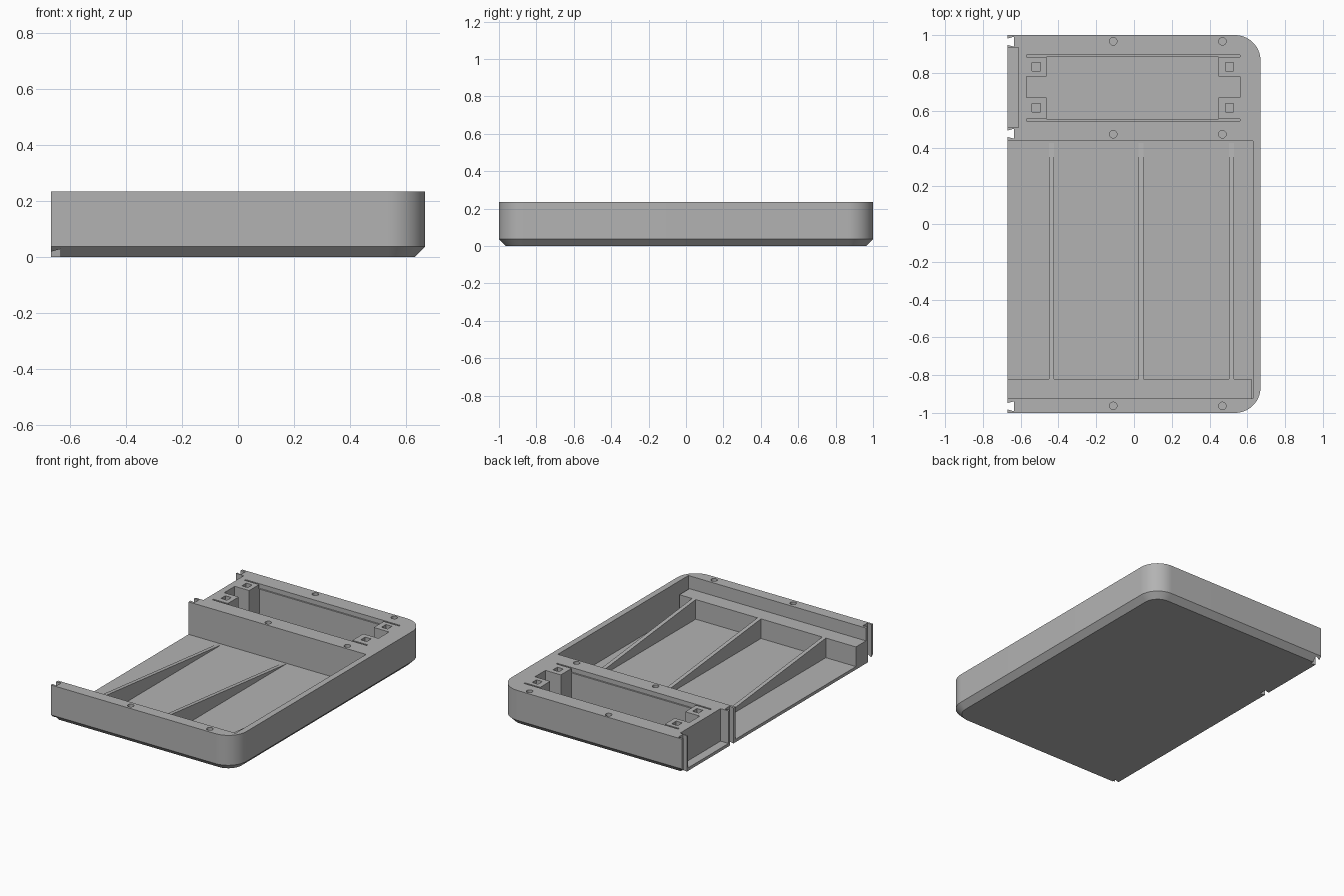
import bpy, bmesh, math

if "Cube" in bpy.data.objects:
    bpy.data.objects.remove(bpy.data.objects["Cube"])

TOP, FLOOR, LEFT = 0.235, 0.02, -0.67

grey = bpy.data.materials.new("plain grey")
grey.diffuse_color = (0.45, 0.45, 0.45, 1)
grey.use_nodes = True
grey.node_tree.nodes["Principled BSDF"].inputs["Base Color"].default_value = grey.diffuse_color


def finish(name, bm):
    bmesh.ops.recalc_face_normals(bm, faces=bm.faces)
    me = bpy.data.meshes.new(name)
    bm.to_mesh(me)
    bm.free()
    ob = bpy.data.objects.new(name, me)
    me.materials.append(grey)
    bpy.context.collection.objects.link(ob)
    return ob


def loft(name, rings):
    """Closed solid through rings of equal point count."""
    bm = bmesh.new()
    rows = [[bm.verts.new(p) for p in ring] for ring in rings]
    n = len(rows[0])
    bm.faces.new(rows[0])
    bm.faces.new(rows[-1])
    for a, b in zip(rows, rows[1:]):
        for i in range(n):
            j = (i + 1) % n
            bm.faces.new((a[i], a[j], b[j], b[i]))
    return finish(name, bm)


def prism(name, pts, z0, z1):
    return loft(name, [[(x, y, z) for x, y in pts] for z in (z0, z1)])


def box(name, x0, x1, y0, y1, z0, z1):
    return prism(name, [(x0, y0), (x1, y0), (x1, y1), (x0, y1)], z0, z1)


def cut(target, cutter):
    cutter.hide_render = True
    mod = target.modifiers.new("cut", 'BOOLEAN')
    mod.operation, mod.solver, mod.object = 'DIFFERENCE', 'EXACT', cutter
    bpy.context.view_layer.objects.active = target
    bpy.ops.object.modifier_apply(modifier=mod.name)
    bpy.data.objects.remove(cutter)


def outline(inset, z, r=0.135, steps=14):
    """Square on the left, rounded corners on the right."""
    pts = [(LEFT, -1 + inset, z)]
    for sy, start in ((-1, -90), (1, 0)):
        for i in range(steps + 1):
            a = math.radians(start + 90 * i / steps)
            pts.append((0.67 - r + (r - inset) * math.cos(a),
                        sy * (1 - r) + (r - inset) * math.sin(a), z))
    return pts + [(LEFT, 1 - inset, z)]


# Shell with chamfered underside
tray = loft("tray_body", [outline(0.037, 0), outline(0, 0.037), outline(0, TOP)])

# Main tray, open on the left
cut(tray, box("tray_cutter", -0.8, 0.63, -0.925, 0.44, FLOOR, 0.4))

# Rear compartment: cross-shaped pocket leaves four corner posts
cut(tray, box("pocket_cutter", -0.464, 0.448, 0.557, 0.885, FLOOR, 0.4))
cut(tray, box("pocket_end_cutter", -0.57, 0.56, 0.67, 0.78, FLOOR, 0.4))
for y0, y1 in ((0.885, 0.895), (0.547, 0.557)):
    cut(tray, box("groove_cutter", -0.57, 0.56, y0 - 0.0005, y1, TOP - 0.03, 0.4))

# Square sockets in the posts
for x in (-0.517, 0.506):
    for y in (0.833, 0.615):
        cut(tray, box("socket_cutter", x - 0.022, x + 0.022, y - 0.023, y + 0.023, 0.12, 0.4))

# Recess on the left end of the rear compartment
cut(tray, box("end_recess_cutter", -0.8, -0.612, 0.512, 0.935, FLOOR, 0.4))

# Dovetail joints along the left edge
for y in (0.965, 0.478, -0.965):
    cut(tray, prism("dovetail_cutter",
                    [(-0.70, y - 0.013), (LEFT, y - 0.017), (-0.636, y - 0.026),
                     (-0.636, y + 0.026), (LEFT, y + 0.017), (-0.70, y + 0.013)], -0.1, 0.4))

# Round screw holes in the rim
for x in (-0.11, 0.468):
    for y in (0.967, 0.475, -0.963):
        ring = [(x + 0.02 * math.cos(i * math.pi / 10), y + 0.02 * math.sin(i * math.pi / 10))
                for i in range(20)]
        cut(tray, prism("screw_hole_cutter", ring, 0.13, 0.4))

bpy.ops.object.select_all(action='DESELECT')
tray.select_set(True)
bpy.context.view_layer.objects.active = tray
bpy.ops.object.shade_smooth_by_angle(angle=math.radians(25))

# Ledge along the front wall
LEDGE = 0.15
box("front_ledge", LEFT, 0.622, -0.925, -0.82, FLOOR, LEDGE)

# Sloping ribs from the ledge down to the floor
for x in (-0.437, 0.038, 0.516):
    loft("sloping_rib", [[(x + s, -0.82, FLOOR), (x + s, -0.82, LEDGE), (x + s, 0.43, FLOOR)]
                         for s in (-0.013, 0.013)])
